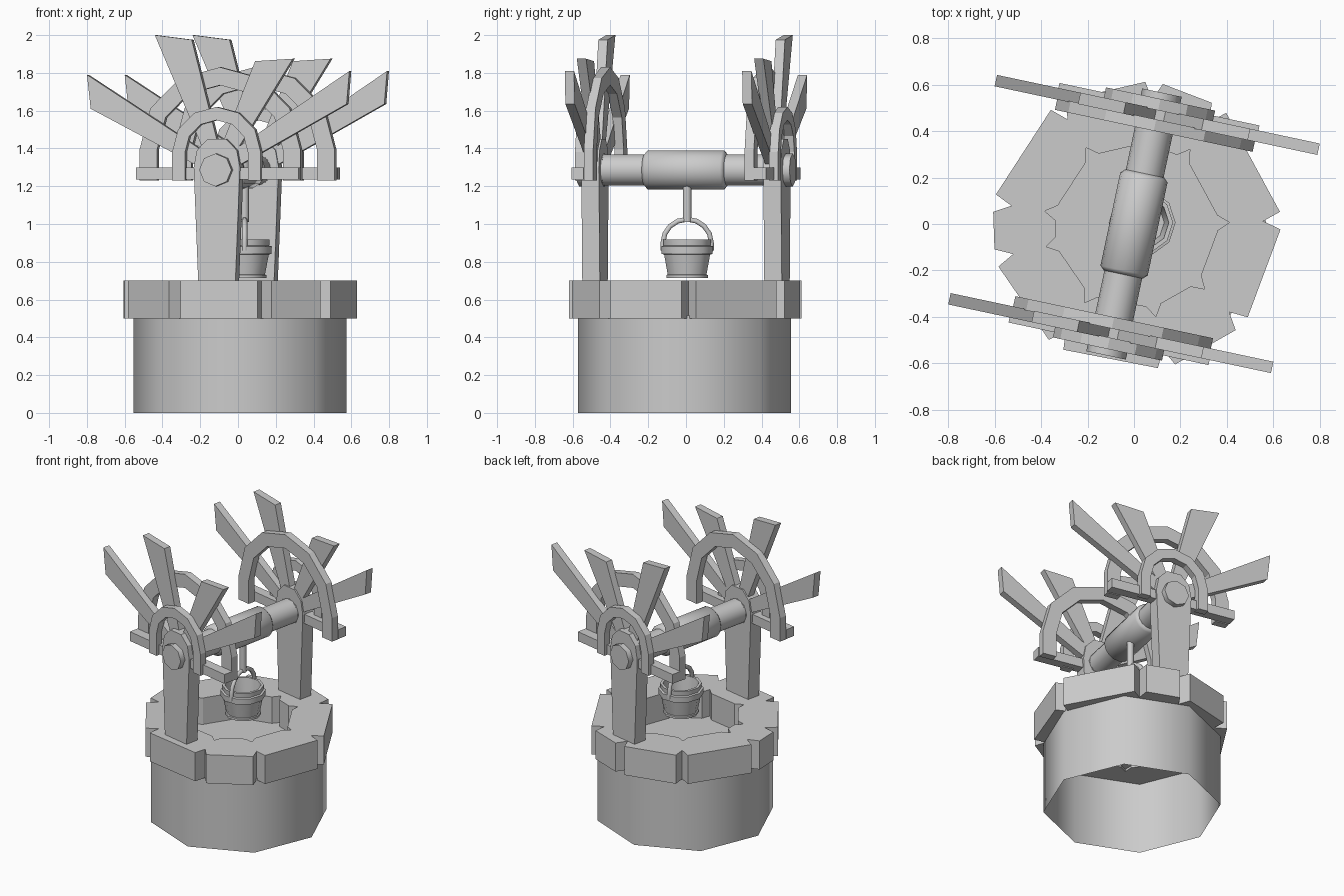
import bpy, bmesh, math
from mathutils import Matrix, Vector

if "Cube" in bpy.data.objects:
    bpy.data.objects.remove(bpy.data.objects["Cube"])

TURN = Matrix.Rotation(math.radians(-12), 4, 'Z')   # frame is twisted on the well
CX, CY = 0.011, -0.007                              # well centre
HUB = 1.29                                          # shaft height


def finish(name, bm, mat=None, smooth=False, closed=True):
    if closed:
        bmesh.ops.recalc_face_normals(bm, faces=bm.faces)
    me = bpy.data.meshes.new(name)
    bm.to_mesh(me)
    bm.free()
    ob = bpy.data.objects.new(name, me)
    bpy.context.collection.objects.link(ob)
    if mat:
        ob.matrix_world = mat
    if smooth:
        bpy.ops.object.select_all(action='DESELECT')
        bpy.context.view_layer.objects.active = ob
        ob.select_set(True)
        bpy.ops.object.shade_smooth_by_angle(angle=math.radians(50))
    return ob


def lathe(name, profile, n, mat, cap_start=True, cap_end=True):
    """Spin (radius, height) pairs around z."""
    bm = bmesh.new()
    rings = [[bm.verts.new((r * math.cos(2 * math.pi * i / n),
                            r * math.sin(2 * math.pi * i / n), z)) for i in range(n)]
             for r, z in profile]
    for a, b in zip(rings, rings[1:]):
        for i in range(n):
            j = (i + 1) % n
            bm.faces.new((a[i], a[j], b[j], b[i]))
    if cap_start:
        bm.faces.new(rings[0][::-1])
    if cap_end:
        bm.faces.new(rings[-1])
    return finish(name, bm, mat, True)


def plate(name, outline, v0, v1):
    """Upright plate: outline in (across, z), thickness along the shaft."""
    bm = bmesh.new()
    a = [bm.verts.new((u, v0, z)) for u, z in outline]
    b = [bm.verts.new((u, v1, z)) for u, z in outline]
    bm.faces.new(a)
    bm.faces.new(b[::-1])
    for i in range(len(a)):
        j = (i + 1) % len(a)
        bm.faces.new((a[i], a[j], b[j], b[i]))
    return finish(name, bm, TURN)


def arch(r_out, r_in, zc, z0, segs=6):
    def half(r):
        return [(r, z0)] + [(r * math.cos(math.pi * i / segs), zc + r * math.sin(math.pi * i / segs))
                            for i in range(segs + 1)] + [(-r, z0)]
    return half(r_out) + half(r_in)[::-1]


# well wall: octagon, open below, closed by the water surface
lathe("well_wall", [(0.564, 0), (0.564, 0.515)], 8,
      Matrix.Translation((CX, CY, 0)), cap_start=False)

# stone rim: ring with V notches between uneven stones
bm = bmesh.new()
inner, outer = [], []
for ang in (2, 55, 83, 123, 171, 193, 236, 282, 317):
    for d, ro, ri in ((-3.5, 0.62, 0.35), (0, 0.545, 0.40), (3.5, 0.62, 0.35)):
        to, ti = math.radians(ang + d), math.radians(ang + d * 1.5)
        outer.append((CX + ro * math.cos(to), CY + ro * math.sin(to)))
        inner.append((CX + ri * math.cos(ti), CY + ri * math.sin(ti)))
ob_, ot, ib, it = [[bm.verts.new((x, y, z)) for x, y in ring]
                   for ring, z in ((outer, 0.5), (outer, 0.7), (inner, 0.5), (inner, 0.7))]
for i in range(len(outer)):
    j = (i + 1) % len(outer)
    for p, q in ((ob_, ot), (ot, it), (it, ib), (ib, ob_)):
        bm.faces.new((p[i], p[j], q[j], q[i]))
finish("stone_rim", bm)

# winding shaft with thick drum
along = TURN @ Matrix.Translation((0, 0, HUB - 0.004)) @ Matrix.Rotation(math.radians(-90), 4, 'X')
lathe("shaft", [(0.083, -0.46), (0.083, 0.46)], 16, along)
lathe("drum", [(0.086, -0.222), (0.104, -0.205), (0.104, 0.205), (0.086, 0.222)], 16, along)

# vane tips (counter-clockwise corner, clockwise corner)
TIPS = [((-0.69, 1.61), (-0.71, 1.79)), ((-0.343, 2.0), (-0.143, 1.975)),
        ((0.2, 1.862), (0.404, 1.875)), ((0.71, 1.81), (0.695, 1.635))]

# the two ends of the frame, mirrored along the shaft
for side, s in (("front", -1), ("back", 1)):
    plate(side + "_post", [(-0.1, 0.68), (0.1, 0.68), (0.125, 1.3), (0.108, 1.39), (0.05, 1.45),
                           (-0.05, 1.45), (-0.108, 1.39), (-0.125, 1.3)], s * 0.445, s * 0.54)
    plate(side + "_large_arch", arch(0.435, 0.34, 1.395, 1.23), s * 0.41, s * 0.46)
    plate(side + "_small_arch", arch(0.24, 0.17, 1.38, 1.23), s * 0.5, s * 0.55)
    plate(side + "_beam", [(-0.44, 1.235), (0.44, 1.235), (0.44, 1.3), (-0.44, 1.3)],
          s * 0.46, s * 0.527)
    for k, (a, b) in enumerate(TIPS):
        d = (Vector(a) + Vector(b)) / 2 - Vector((0, HUB))
        d.normalize()
        p = Vector((-d.y, d.x)) * 0.042
        root = Vector((0, HUB)) + d * 0.12
        plate(f"{side}_vane_{k + 1}", [tuple(root + p), a, b, tuple(root - p)],
              s * 0.455, s * 0.505)
    lathe(side + "_hub_cap", sorted([(0.087, s * 0.44), (0.087, s * 0.578)], key=lambda q: q[1]),
          8, along)

# bucket with bands and a hollow inside
at = Matrix.Translation((0.035, 0.006, 0))
lathe("bucket", [(0.115, 0.715), (0.115, 0.73), (0.108, 0.733), (0.128, 0.838), (0.142, 0.842),
                 (0.144, 0.882), (0.13, 0.885), (0.133, 0.917), (0.115, 0.917), (0.095, 0.76)],
      10, at)
lathe("rope", [(0.023, 1.01), (0.023, 1.25)], 8, at)

# bucket handle: swept arc
cu = bpy.data.curves.new("bucket_handle", 'CURVE')
cu.dimensions = '3D'
cu.bevel_depth = 0.015
cu.bevel_resolution = 1
cu.use_fill_caps = True
sp = cu.splines.new('POLY')
pts = [(0.128 * math.cos(math.pi * i / 8), 0.9 + 0.125 * math.sin(math.pi * i / 8)) for i in range(9)]
pts = [(0.128, 0.86)] + pts + [(-0.128, 0.86)]
sp.points.add(len(pts) - 1)
for q, (y, z) in zip(sp.points, pts):
    q.co = (0, y, z, 1)
handle = bpy.data.objects.new("bucket_handle", cu)
bpy.context.collection.objects.link(handle)
handle.matrix_world = at
